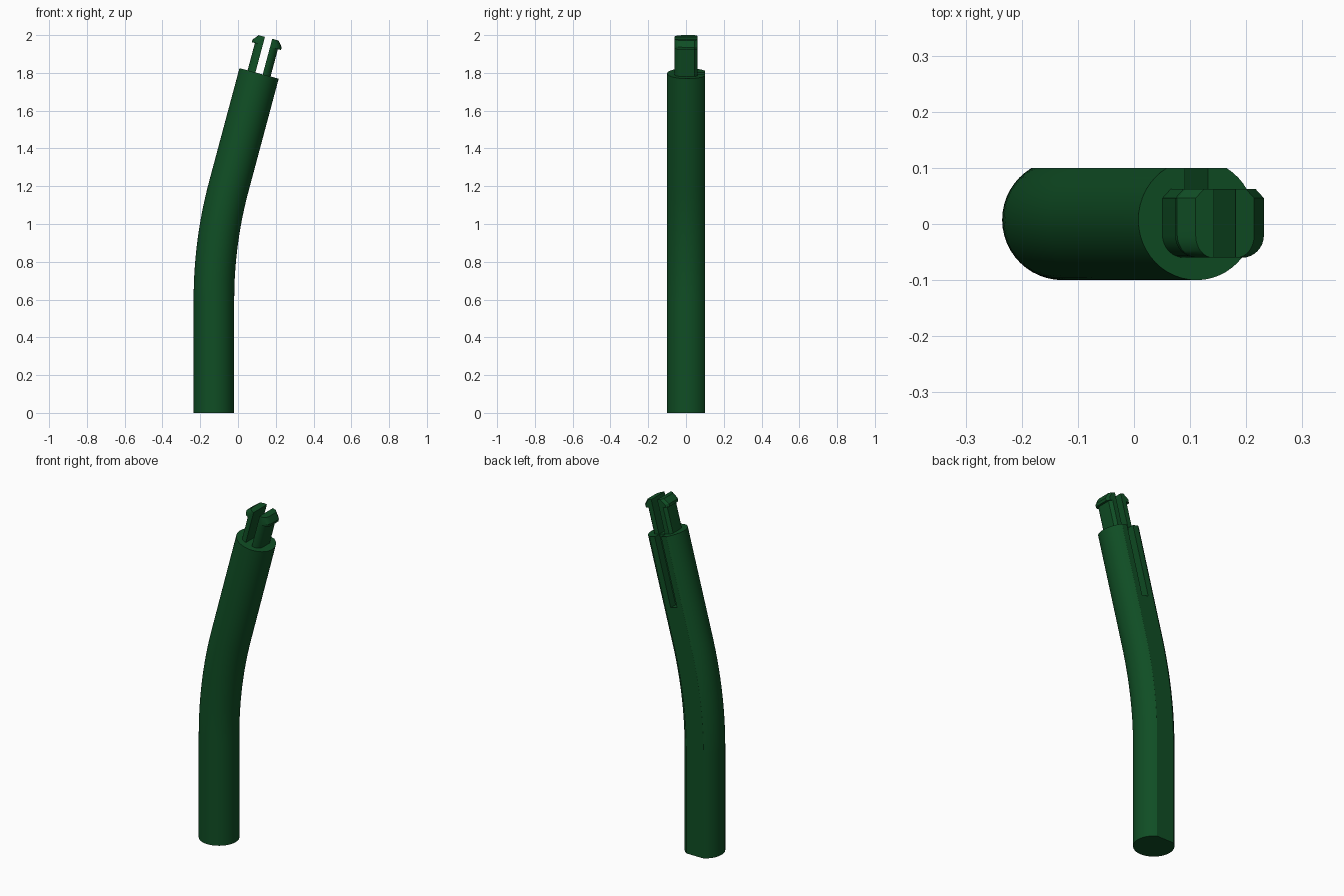
import bpy, bmesh
from math import sin, cos, pi, radians, sqrt, asin
from mathutils import Vector, Matrix

cube = bpy.data.objects.get("Cube")
if cube:
    bpy.data.objects.remove(cube, do_unlink=True)

green = bpy.data.materials.new("dark green")
green.use_nodes = True
COLOUR = (0.005, 0.076, 0.018, 1)
green.diffuse_color = COLOUR
green.node_tree.nodes["Principled BSDF"].inputs["Base Color"].default_value = COLOUR

R, CY, FLAT = 0.1075, 0.0075, 0.1      # stem radius, centre and flat back
TILT, BEND, START = radians(15), 2.316, 0.6
X0 = -0.1275


def frame(x, z, angle):
    """Local frame: x across, y to the back, z along the stem."""
    return Matrix.Translation((x, 0, z)) @ Matrix.Rotation(angle, 4, 'Y')


def loft(name, rings):
    """Closed solid through rings of equal point counts."""
    bm = bmesh.new()
    loops = [[bm.verts.new(p) for p in ring] for ring in rings]
    n = len(loops[0])
    for a, b in zip(loops, loops[1:]):
        for i in range(n):
            j = (i + 1) % n
            bm.faces.new((a[i], a[j], b[j], b[i]))
    bm.faces.new(loops[0])
    bm.faces.new(loops[-1])
    bmesh.ops.recalc_face_normals(bm, faces=bm.faces)
    mesh = bpy.data.meshes.new(name)
    bm.to_mesh(mesh)
    bm.free()
    mesh.materials.append(green)
    ob = bpy.data.objects.new(name, mesh)
    bpy.context.collection.objects.link(ob)
    return ob


def smooth(ob):
    bpy.ops.object.select_all(action='DESELECT')
    ob.select_set(True)
    bpy.context.view_layer.objects.active = ob
    bpy.ops.object.shade_smooth_by_angle(angle=radians(25))


# Stem: round section with a flat back, swept straight, bent, straight
edge = asin((FLAT - CY) / R)
SIDES = 40
section = []
for i in range(SIDES + 1):
    a = pi - edge + (pi + 2 * edge) * i / SIDES
    section.append(Vector((R * cos(a), CY + R * sin(a), 0)))

frames = [frame(X0, 0, 0)]
STEPS = 16
for i in range(STEPS + 1):
    a = TILT * i / STEPS
    frames.append(frame(X0 + BEND * (1 - cos(a)), START + BEND * sin(a), a))
top = frames[-1] @ Matrix.Translation((0, 0, 0.6187))
frames.append(top)
stem = loft("stem", [[f @ p for p in section] for f in frames])

# Groove down the flat back below the tip
box = [(-0.021, 0.055), (0.021, 0.055), (0.021, 0.15), (-0.021, 0.15)]
cutter = loft("groove_cutter", [[top @ Vector((x, y, w)) for x, y in box]
                                for w in (-0.4, 0.05)])
cutter.hide_render = True
cut = stem.modifiers.new("groove", 'BOOLEAN')
cut.operation, cut.solver, cut.object = 'DIFFERENCE', 'EXACT', cutter
bpy.context.view_layer.objects.active = stem
bpy.ops.object.modifier_apply(modifier="groove")
bpy.data.objects.remove(cutter, do_unlink=True)
smooth(stem)


# Two snap prongs with barbed tips, rounded in front, chamfered behind
def prong_outline(outer, inner=0.02):
    width = min(0.04, outer - inner - 0.002)
    pts = [(inner, -0.06)]
    for i in range(9):
        a = pi / 2 * i / 8
        pts.append((outer - width + width * sin(a), -0.02 - 0.04 * cos(a)))
    return pts + [(outer, 0.046), (outer - 0.015, 0.062), (inner, 0.062)]


LEVELS = [(-0.01, 0.063), (0.15, 0.063), (0.15, 0.08), (0.165, 0.08), (0.195, 0.054)]
for side, name in ((1, "left_prong"), (-1, "right_prong")):
    rings = [[top @ Vector((side * x, y, w)) for x, y in prong_outline(outer)]
             for w, outer in LEVELS]
    smooth(loft(name, rings))
